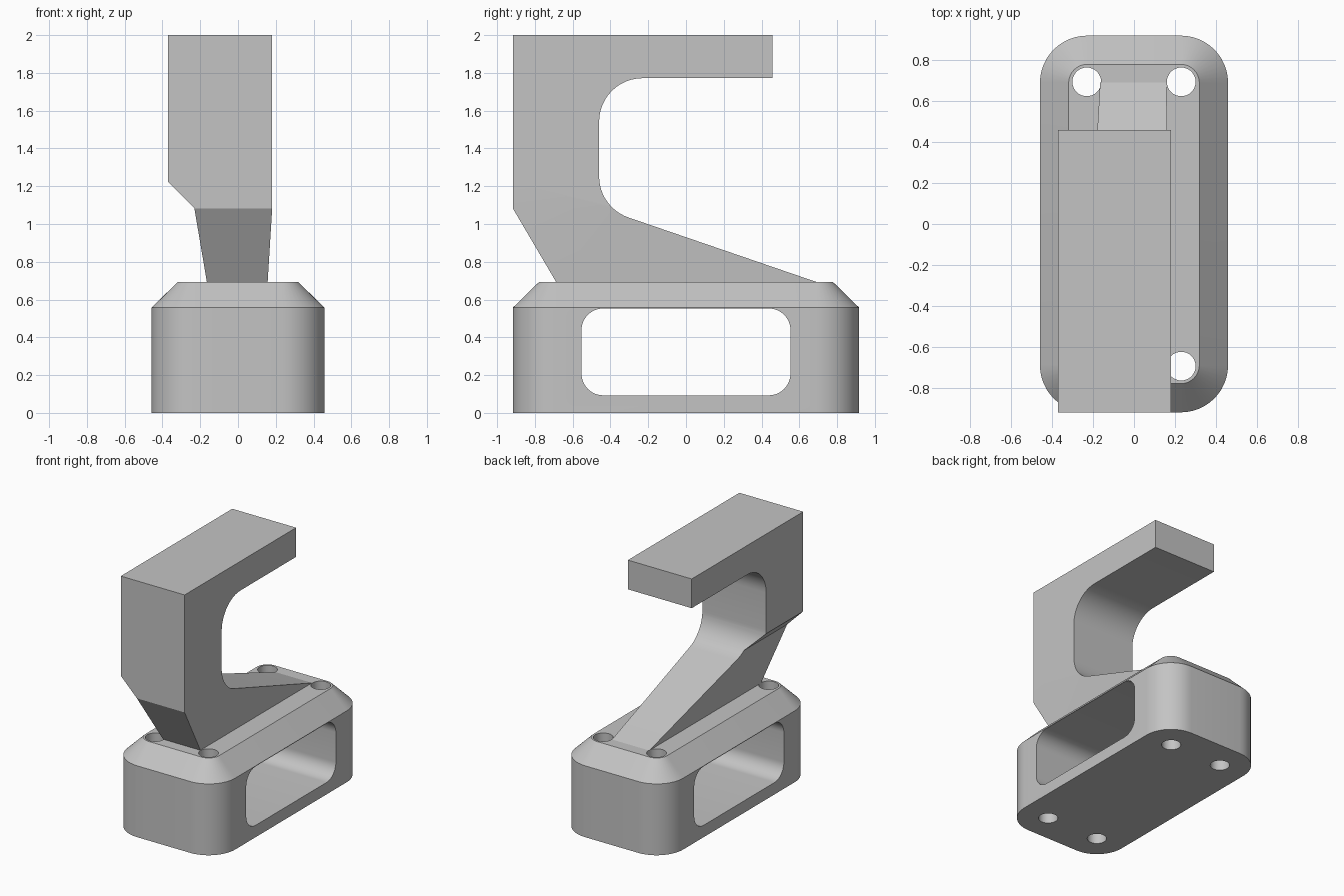
import bpy, bmesh
from math import sin, cos, pi, atan
from mathutils import Vector

if "Cube" in bpy.data.objects:
    bpy.data.objects.remove(bpy.data.objects["Cube"], do_unlink=True)

grey = bpy.data.materials.new("plain grey")
grey.use_nodes = True
grey.diffuse_color = (0.55, 0.55, 0.55, 1)
grey.node_tree.nodes["Principled BSDF"].inputs["Base Color"].default_value = grey.diffuse_color

BASE_TOP, SHOULDER, CHAMFER = 0.694, 0.557, 0.14


def make_object(name, bm):
    bmesh.ops.recalc_face_normals(bm, faces=bm.faces)
    mesh = bpy.data.meshes.new(name)
    bm.to_mesh(mesh)
    bm.free()
    mesh.materials.append(grey)
    obj = bpy.data.objects.new(name, mesh)
    bpy.context.collection.objects.link(obj)
    return obj


def arc(cx, cy, r, start, end, steps=12):
    return [(cx + r * cos(start + (end - start) * i / steps),
             cy + r * sin(start + (end - start) * i / steps)) for i in range(steps + 1)]


def rounded_rect(hx, hy, r):
    pts = []
    for i, (sx, sy) in enumerate([(1, 1), (-1, 1), (-1, -1), (1, -1)]):
        pts += arc(sx * (hx - r), sy * (hy - r), r, i * pi / 2, (i + 1) * pi / 2)
    return pts


def loft(rings):
    """Solid through matching rings of 3D points, capped at both ends."""
    bm = bmesh.new()
    loops = [[bm.verts.new(p) for p in ring] for ring in rings]
    n = len(loops[0])
    for a, b in zip(loops, loops[1:]):
        for i in range(n):
            j = (i + 1) % n
            bm.faces.new((a[i], a[j], b[j], b[i]))
    bm.faces.new(loops[0])
    bm.faces.new(loops[-1])
    return bm


def cut(target, cutter):
    mod = target.modifiers.new("cut", "BOOLEAN")
    mod.operation, mod.solver, mod.object = "DIFFERENCE", "EXACT", cutter
    bpy.context.view_layer.objects.active = target
    bpy.ops.object.modifier_apply(modifier=mod.name)
    bpy.data.objects.remove(cutter, do_unlink=True)


# Base: rounded block with a chamfered shoulder
outer = rounded_rect(0.458, 0.917, 0.23)
inner = rounded_rect(0.458 - CHAMFER, 0.917 - CHAMFER, 0.23 - CHAMFER)
base = make_object("base", loft([
    [(x, y, 0) for x, y in outer],
    [(x, y, SHOULDER) for x, y in outer],
    [(x, y, BASE_TOP) for x, y in inner]]))

# Side-to-side window
window = rounded_rect(0.553, 0.23, 0.115)
cut(base, make_object("window_cutter", loft(
    [[(x, y, z + 0.323) for y, z in window] for x in (-1, 1)])))

# Four vertical bolt holes
for sx in (-1, 1):
    for sy in (-1, 1):
        circle = arc(sx * 0.23, sy * 0.692, 0.07, 0, 2 * pi, 32)[:-1]
        cut(base, make_object("hole_cutter", loft(
            [[(x, y, z) for x, y in circle] for z in (-0.2, 1)])))

# Arm: hooked side profile with filleted inner corners and a sloping foot
FOOT, R, WALL = 0.688, 0.23, -0.46
slope = 0.343
tilt = atan(slope)
cy = WALL + R
cz = BASE_TOP + slope * (FOOT - cy) + R / cos(tilt)
profile = [(-FOOT, BASE_TOP), (FOOT, BASE_TOP)]
profile += arc(cy, cz, R, 1.5 * pi - tilt, pi)
profile += arc(cy, 1.772 - R, R, pi, pi / 2)
profile += [(0.458, 1.772), (0.458, 2.0), (-0.917, 2.0), (-0.917, 1.083)]
bm = loft([[(x, y, z) for y, z in profile] for x in (-0.37, 0.181)])

# Narrow the arm toward the foot by height
WIDE, NECK = 1.222, 1.083
for height in (WIDE, NECK):
    bmesh.ops.bisect_plane(bm, geom=bm.verts[:] + bm.edges[:] + bm.faces[:],
                           plane_co=Vector((0, 0, height)), plane_no=Vector((0, 0, 1)))
for v in bm.verts:
    t = min(1, max(0, (NECK - v.co.z) / (NECK - BASE_TOP)))
    u = min(1, max(0, (WIDE - v.co.z) / (WIDE - NECK)))
    if v.co.x < 0:
        v.co.x = -0.37 + 0.139 * u + 0.066 * t
    else:
        v.co.x = 0.181 - 0.024 * t
arm = make_object("hook_arm", bm)

# Smooth the rounded surfaces, keep the edges crisp
bpy.ops.object.select_all(action="DESELECT")
for obj in (base, arm):
    obj.select_set(True)
bpy.context.view_layer.objects.active = base
bpy.ops.object.shade_smooth_by_angle(angle=pi / 9)
